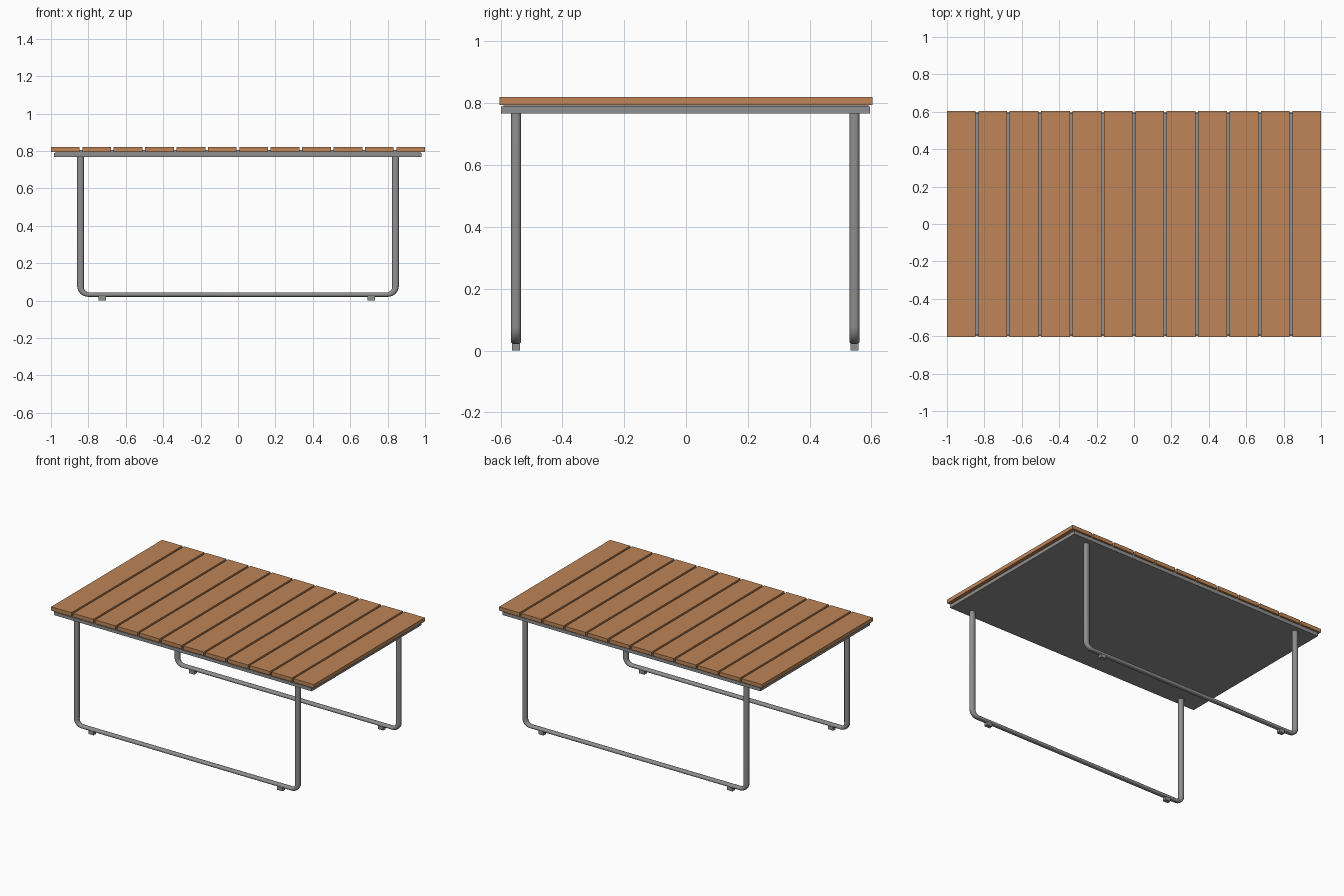
import bpy, bmesh, math
from mathutils import Vector

if "Cube" in bpy.data.objects:
    bpy.data.objects.remove(bpy.data.objects["Cube"])


def material(name, color):
    m = bpy.data.materials.new(name)
    m.diffuse_color = (*color, 1)
    m.use_nodes = True
    m.node_tree.nodes["Principled BSDF"].inputs["Base Color"].default_value = m.diffuse_color
    return m


wood = material("warm wood", (0.52, 0.235, 0.095))
metal = material("grey metal", (0.28, 0.28, 0.28))


def finish(name, bm, mat, smooth=False):
    bmesh.ops.recalc_face_normals(bm, faces=bm.faces)
    me = bpy.data.meshes.new(name)
    bm.to_mesh(me)
    bm.free()
    me.materials.append(mat)
    ob = bpy.data.objects.new(name, me)
    bpy.context.collection.objects.link(ob)
    if smooth:
        bpy.ops.object.select_all(action='DESELECT')
        ob.select_set(True)
        bpy.context.view_layer.objects.active = ob
        bpy.ops.object.shade_smooth_by_angle(angle=math.radians(40))
    return ob


def box(name, lo, hi, mat):
    bm = bmesh.new()
    bmesh.ops.create_cube(bm, size=1)
    for v in bm.verts:
        v.co = Vector([l + (c + 0.5) * (h - l) for c, l, h in zip(v.co, lo, hi)])
    return finish(name, bm, mat)


# Tabletop: twelve slats running front to back
COUNT, GAP = 12, 0.014
PITCH = (2 + GAP) / COUNT
for i in range(COUNT):
    x = -1 + i * PITCH
    box(f"slat_{i + 1}", (x, -0.603, 0.795), (x + PITCH - GAP, 0.603, 0.821), wood)

# Support panel below the slats, with a recessed layer and strips seen in the gaps
box("support_panel", (-0.983, -0.598, 0.767), (0.98, 0.595, 0.789), metal)
box("panel_spacer", (-0.975, -0.59, 0.788), (0.975, 0.59, 0.796), metal)
for i in range(1, COUNT):
    x = -1 + i * PITCH
    box(f"gap_strip_{i}", (x - GAP, -0.59, 0.795), (x, 0.59, 0.806), metal)


# U-shaped leg frames: oval section swept along a rounded path,
# thick on the uprights and flatter along the floor bar
def leg_frame(name, y):
    R, X, ZB = 0.045, 0.842, 0.032
    half = [(X, 0.772, 0.018, 0.0)]
    steps = 10
    for k in range(steps + 1):
        a = math.pi / 2 * k / steps
        thick = 0.018 + (0.0115 - 0.018) * k / steps
        half.append((X - R + R * math.cos(a), ZB + R - R * math.sin(a), thick, a))
    path = half + [(-x, z, t, math.pi - a) for x, z, t, a in reversed(half)]
    bm = bmesh.new()
    rings, n = [], 24
    for x, z, t, a in path:
        nx, nz = math.cos(a), -math.sin(a)      # outward direction of the bend
        ring = []
        for j in range(n):
            b = 2 * math.pi * j / n
            c, s = math.cos(b), math.sin(b)
            c = math.copysign(abs(c) ** 0.8, c)
            s = math.copysign(abs(s) ** 0.8, s)
            ring.append(bm.verts.new((x + nx * t * c, y + 0.0165 * s, z + nz * t * c)))
        rings.append(ring)
    for r0, r1 in zip(rings, rings[1:]):
        for j in range(n):
            bm.faces.new((r0[j], r0[(j + 1) % n], r1[(j + 1) % n], r1[j]))
    bm.faces.new(rings[0])
    bm.faces.new(rings[-1])
    return finish(name, bm, metal, smooth=True)


for side, y in (("front", -0.55), ("back", 0.545)):
    leg_frame(f"{side}_leg_frame", y)
    # Small feet under the floor bar
    for end, x in (("left", -0.725), ("right", 0.713)):
        box(f"{side}_{end}_foot", (x - 0.02, y - 0.0135, 0), (x + 0.02, y + 0.0135, 0.026), metal)
